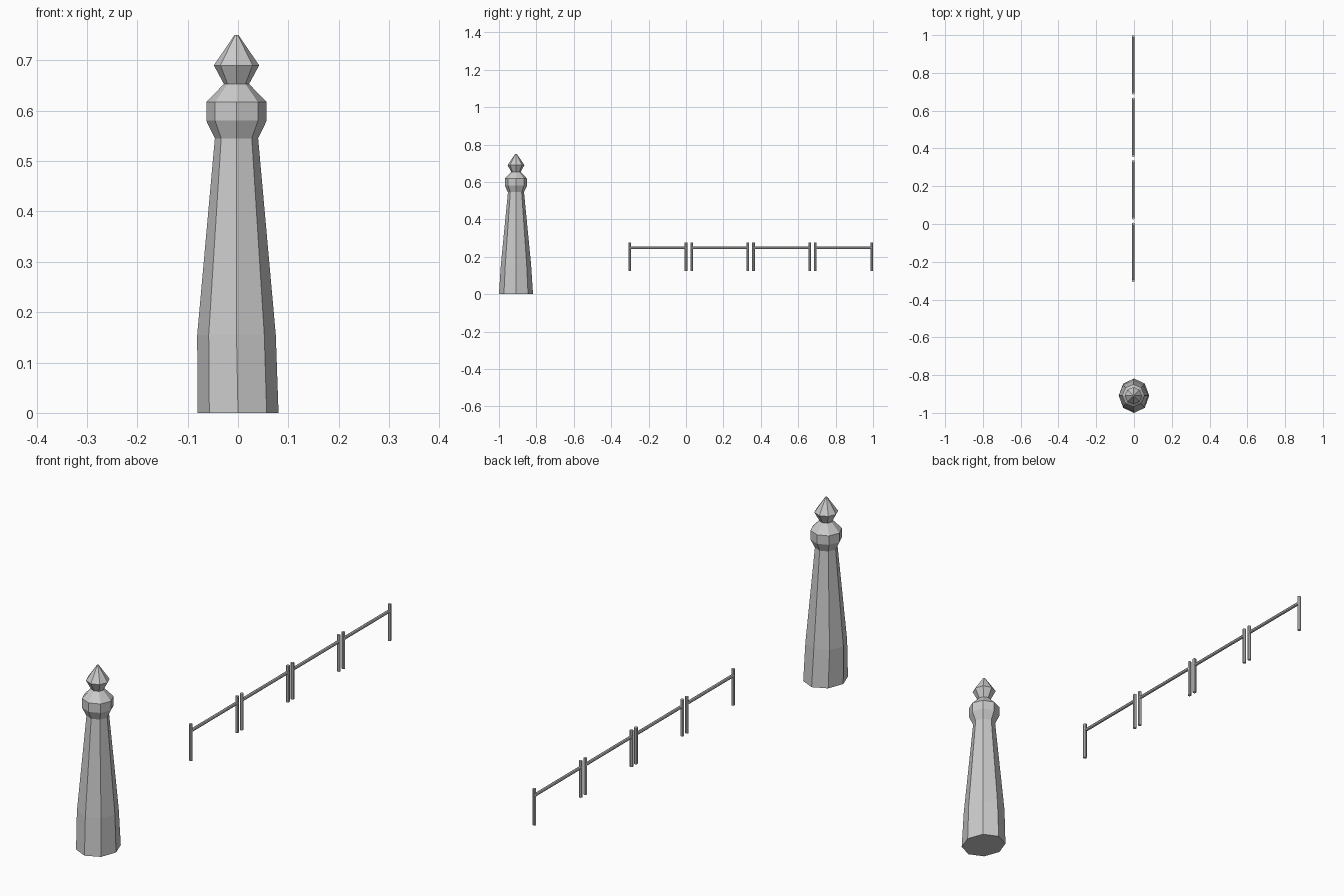
import bpy, bmesh
from math import cos, sin, pi
from mathutils import Vector

if "Cube" in bpy.data.objects:
    bpy.data.objects.remove(bpy.data.objects["Cube"])


def finish(name, bm):
    bmesh.ops.recalc_face_normals(bm, faces=bm.faces)
    mesh = bpy.data.meshes.new(name)
    bm.to_mesh(mesh)
    bm.free()
    obj = bpy.data.objects.new(name, mesh)
    bpy.context.collection.objects.link(obj)
    return obj


def loft(name, profile, centre_y, sides=8):
    # profile entries: z, x radius, y radius, x offset
    bm = bmesh.new()
    rings = []
    for z, rx, ry, ox in profile:
        rings.append([bm.verts.new((ox + rx * sin(2 * pi * i / sides),
                                    centre_y - ry * cos(2 * pi * i / sides), z))
                      for i in range(sides)])
    for a, b in zip(rings, rings[1:]):
        for i in range(sides):
            j = (i + 1) % sides
            bm.faces.new((a[i], a[j], b[j], b[i]))
    bm.faces.new(rings[0])
    bm.faces.new(rings[-1])
    return finish(name, bm)


def add_rod(bm, start, end, radius, sides=8):
    start, end = Vector(start), Vector(end)
    axis = end - start
    made = bmesh.ops.create_cone(bm, cap_ends=True, segments=sides,
                                 radius1=radius, radius2=radius, depth=axis.length)
    rot = Vector((0, 0, 1)).rotation_difference(axis).to_matrix()
    bmesh.ops.rotate(bm, verts=made["verts"], matrix=rot)
    bmesh.ops.translate(bm, verts=made["verts"], vec=(start + end) / 2)


# Eight-sided tapered bollard with collar and pointed finial
loft("bollard", [
    (0.0, 0.0805, 0.091, 0.0),
    (0.155, 0.078, 0.081, -0.003),
    (0.545, 0.043, 0.043, -0.003),
    (0.58, 0.06, 0.06, -0.003),
    (0.617, 0.06, 0.06, -0.003),
    (0.653, 0.025, 0.025, -0.003),
    (0.69, 0.045, 0.045, -0.003),
    (0.75, 0.004, 0.004, -0.003),
], -0.909)

# Row of four railings, each with two posts and a crossbar
RAIL_X = -0.004
for n in range(4):
    end_y = 0.993 - 0.331 * n
    start_y = end_y - 0.301
    bm = bmesh.new()
    for y in (start_y, end_y):
        add_rod(bm, (RAIL_X, y, 0.125), (RAIL_X, y, 0.275), 0.007)
    add_rod(bm, (RAIL_X, start_y, 0.247), (RAIL_X, end_y, 0.247), 0.0065)
    finish(f"railing_{n + 1}", bm)
